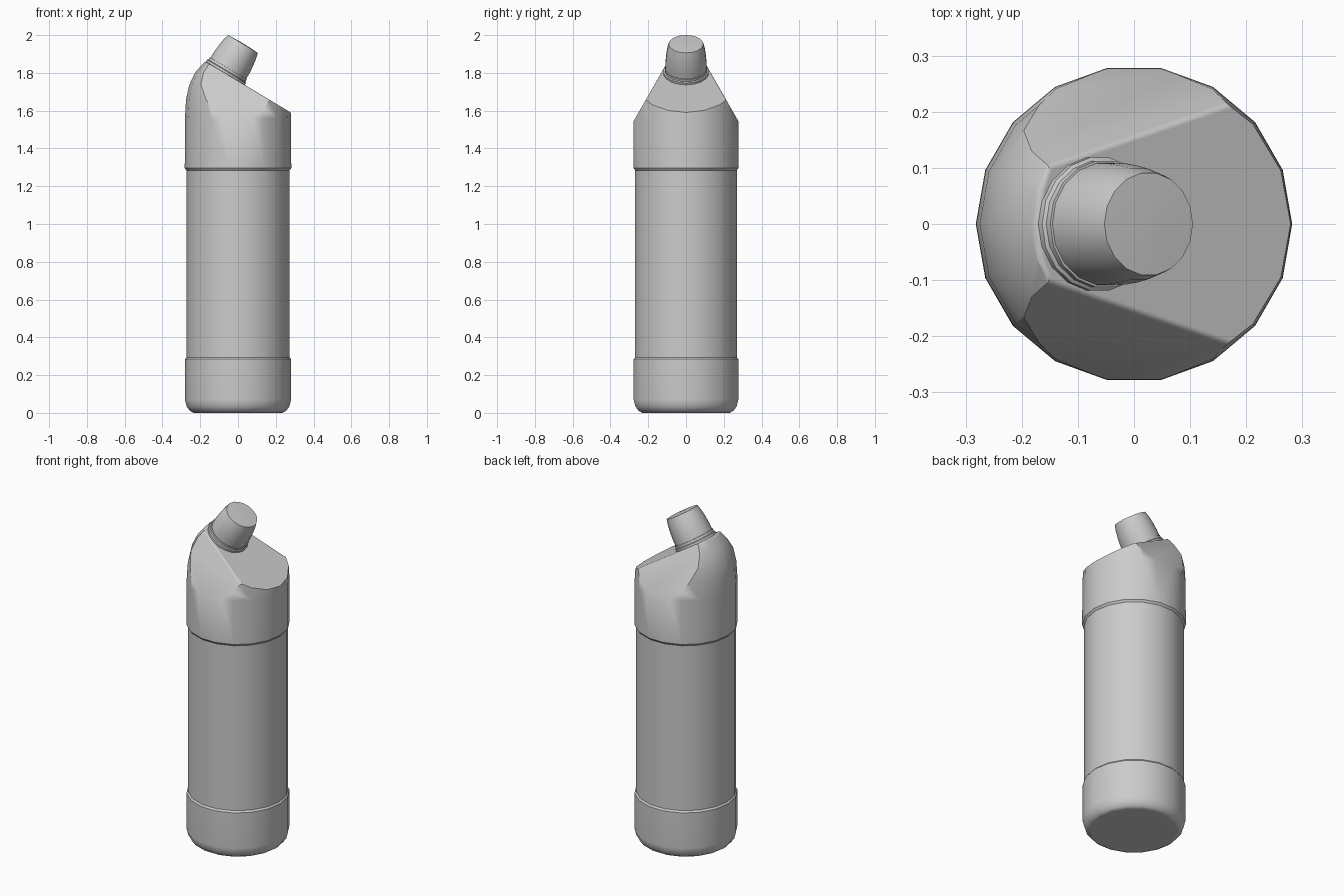
import bpy, bmesh
from math import cos, sin, pi, radians, atan
from mathutils import Vector, Matrix

if "Cube" in bpy.data.objects:
    bpy.data.objects.remove(bpy.data.objects["Cube"])

SIDES = 18


def lathe(bm, profile):
    """Revolve (radius, height) points around z, capping both ends."""
    rings = [[bm.verts.new((r * cos(2 * pi * i / SIDES), r * sin(2 * pi * i / SIDES), z))
              for i in range(SIDES)] for r, z in profile]
    for a, b in zip(rings, rings[1:]):
        for i in range(SIDES):
            j = (i + 1) % SIDES
            bm.faces.new((a[i], a[j], b[j], b[i]))
    bm.faces.new(rings[0][::-1])
    bm.faces.new(rings[-1])


def slice_off(bm, point, normal):
    """Cut away everything beyond a plane and close the opening."""
    geom = bm.verts[:] + bm.edges[:] + bm.faces[:]
    cut = bmesh.ops.bisect_plane(bm, geom=geom, dist=1e-5, plane_co=point,
                                 plane_no=normal, clear_outer=True)
    edges = [e for e in cut["geom_cut"] if isinstance(e, bmesh.types.BMEdge)]
    bmesh.ops.holes_fill(bm, edges=edges, sides=0)
    bmesh.ops.recalc_face_normals(bm, faces=bm.faces[:])


def finish(bm, name, matrix=Matrix()):
    bmesh.ops.recalc_face_normals(bm, faces=bm.faces[:])
    mesh = bpy.data.meshes.new(name)
    bm.to_mesh(mesh)
    bm.free()
    ob = bpy.data.objects.new(name, mesh)
    bpy.context.collection.objects.link(ob)
    ob.matrix_world = matrix
    bpy.ops.object.select_all(action='DESELECT')
    ob.select_set(True)
    bpy.context.view_layer.objects.active = ob
    bpy.ops.object.shade_smooth_by_angle(angle=radians(35))
    weighted = ob.modifiers.new("even_shading", 'WEIGHTED_NORMAL')
    weighted.keep_sharp = True
    return ob


# Bottle body: rounded foot, recessed label area, domed shoulder
bm = bmesh.new()
lathe(bm, [(0.235, 0), (0.256, 0.012), (0.272, 0.034), (0.281, 0.07), (0.281, 0.284),
           (0.273, 0.294), (0.273, 1.284), (0.282, 1.296), (0.281, 1.56), (0.275, 1.66),
           (0.258, 1.737), (0.226, 1.803), (0.185, 1.85), (0.14, 1.89), (0.05, 1.92)])

# Slanted top, then one sloping facet on each side
top_normal = Vector((0.6, 0, 1)).normalized()
slice_off(bm, Vector((-0.17, 0, 1.86)), top_normal)
for side in (1, -1):
    slice_off(bm, Vector((0, side * 0.277, 1.545)), Vector((0, side * 1.75, 1)).normalized())

# Soften the edges around the slanted top
top = max(bm.faces, key=lambda f: f.normal.dot(top_normal))
rim = [e for e in top.edges if (e.verts[0].co.x + e.verts[1].co.x) / 2 < 0.17]
bmesh.ops.bevel(bm, geom=rim, offset=0.008, segments=2, profile=0.5, affect='EDGES')
finish(bm, "bottle_body")

# Neck collar and tapered cap, square to the slanted top
tilt = Matrix.Translation((-0.067, 0, 1.798)) @ Matrix.Rotation(atan(0.6), 4, 'Y')
bm = bmesh.new()
lathe(bm, [(0.12, -0.02), (0.12, 0.012), (0.114, 0.016), (0.114, 0.03), (0.10, 0.032)])
finish(bm, "neck_collar", tilt)

bm = bmesh.new()
lathe(bm, [(0.110, 0.025), (0.1095, 0.07), (0.106, 0.11), (0.100, 0.15),
           (0.092, 0.181), (0.02, 0.184)])
finish(bm, "cap", tilt)
